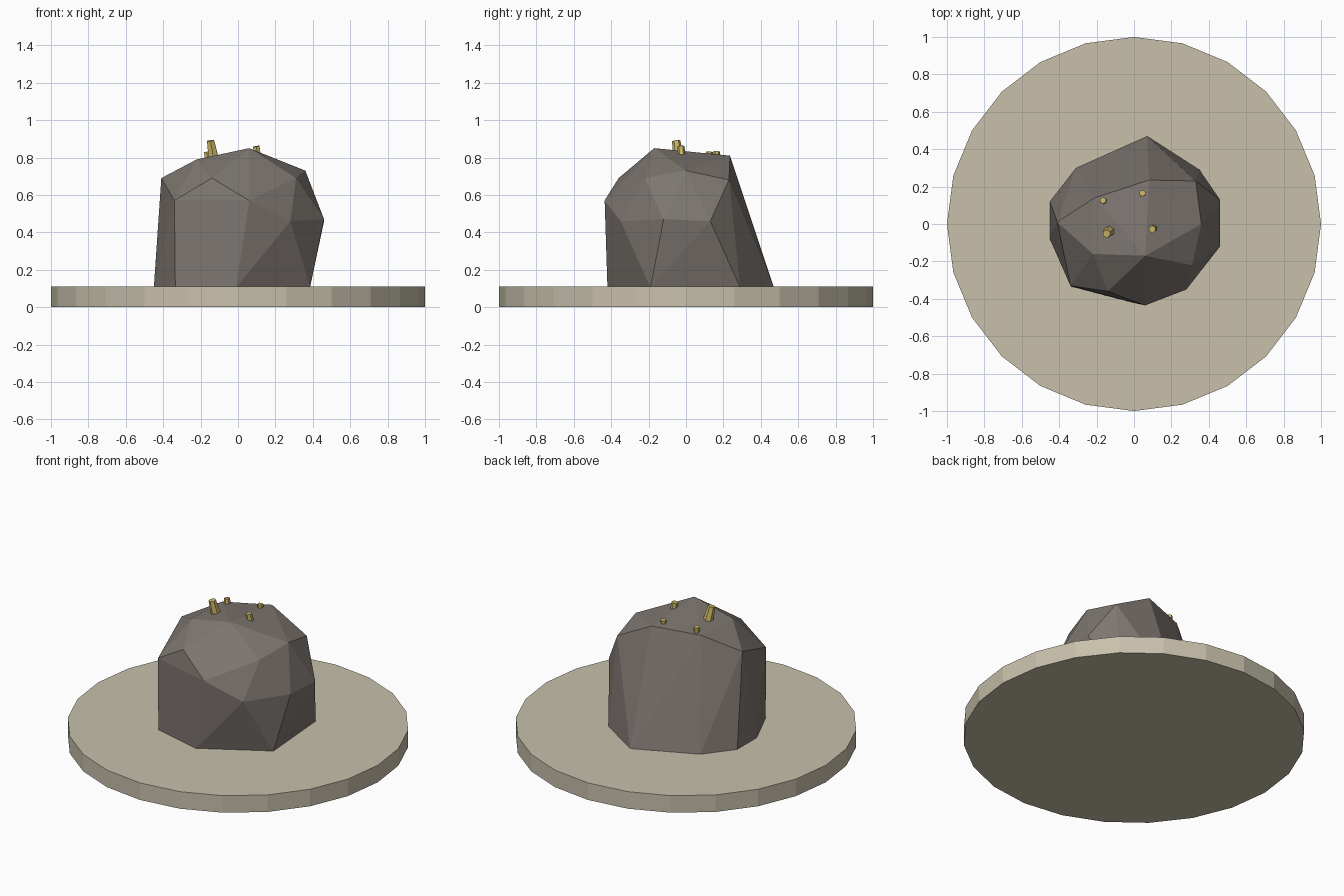
import bpy, bmesh, math
from mathutils import Vector

if "Cube" in bpy.data.objects:
    bpy.data.objects.remove(bpy.data.objects["Cube"])


def material(name, rgb):
    m = bpy.data.materials.new(name)
    m.diffuse_color = (*rgb, 1)
    m.use_nodes = True
    m.node_tree.nodes["Principled BSDF"].inputs["Base Color"].default_value = m.diffuse_color
    return m


def finish(bm, name, mat):
    bmesh.ops.recalc_face_normals(bm, faces=bm.faces[:])
    me = bpy.data.meshes.new(name)
    bm.to_mesh(me)
    bm.free()
    me.materials.append(mat)
    ob = bpy.data.objects.new(name, me)
    bpy.context.collection.objects.link(ob)
    return ob


def prism(name, mat, bottom, top, r1, r2, sides):
    """Closed, optionally tapered and tilted prism between two points."""
    a, b = Vector(bottom), Vector(top)
    bm = bmesh.new()
    bmesh.ops.create_cone(bm, cap_ends=True, segments=sides, radius1=r1,
                          radius2=r2, depth=(b - a).length)
    ob = finish(bm, name, mat)
    ob.location = (a + b) / 2
    ob.rotation_euler = Vector((0, 0, 1)).rotation_difference(b - a).to_euler()
    return ob


sand = material("pale sand", (0.58, 0.53, 0.41))
stone = material("warm grey stone", (0.205, 0.18, 0.162))
gold = material("gold", (0.60, 0.47, 0.14))

# Round base slab
prism("base_slab", sand, (0, 0, 0), (0, 0, 0.11), 1, 1, 24)

# Faceted boulder: hull of its corner points
footprint = [(0.07, 0.47), (0.35, 0.29), (0.385, -0.19), (-0.01, -0.42),
             (-0.335, -0.335), (-0.45, -0.08), (-0.45, 0.12), (-0.31, 0.30)]
shoulders = [(0.06, -0.435, 0.57), (-0.34, -0.33, 0.57), (0.28, -0.35, 0.46),
             (0.46, -0.12, 0.47), (0.46, 0.13, 0.46)]
crown = [(0.06, -0.17, 0.85), (-0.22, -0.16, 0.79), (-0.14, -0.36, 0.69),
         (-0.41, 0.01, 0.69), (0.36, 0.0, 0.73), (0.31, -0.22, 0.69),
         (0.33, 0.23, 0.68), (0.08, 0.235, 0.81), (-0.21, 0.14, 0.79)]
bm = bmesh.new()
for p in [(x, y, 0.105) for x, y in footprint] + shoulders + crown:
    bm.verts.new(p)
hull = bmesh.ops.convex_hull(bm, input=bm.verts[:])
loose = [v for v in bm.verts if not v.link_faces]
bmesh.ops.delete(bm, geom=loose, context='VERTS')
finish(bm, "boulder", stone)

# Gold crystals poking out of the crown
crystals = [((-0.128, -0.035, 0.78), (-0.147, -0.053, 0.89), 0.032, 0.022),
            ((0.11, -0.02, 0.78), (0.097, -0.028, 0.86), 0.02, 0.02),
            ((-0.16, 0.122, 0.76), (-0.166, 0.126, 0.83), 0.018, 0.018),
            ((0.045, 0.162, 0.78), (0.045, 0.165, 0.834), 0.018, 0.018)]
for i, (a, b, r1, r2) in enumerate(crystals):
    prism(f"crystal_{i + 1}", gold, a, b, r1, r2, 6)
